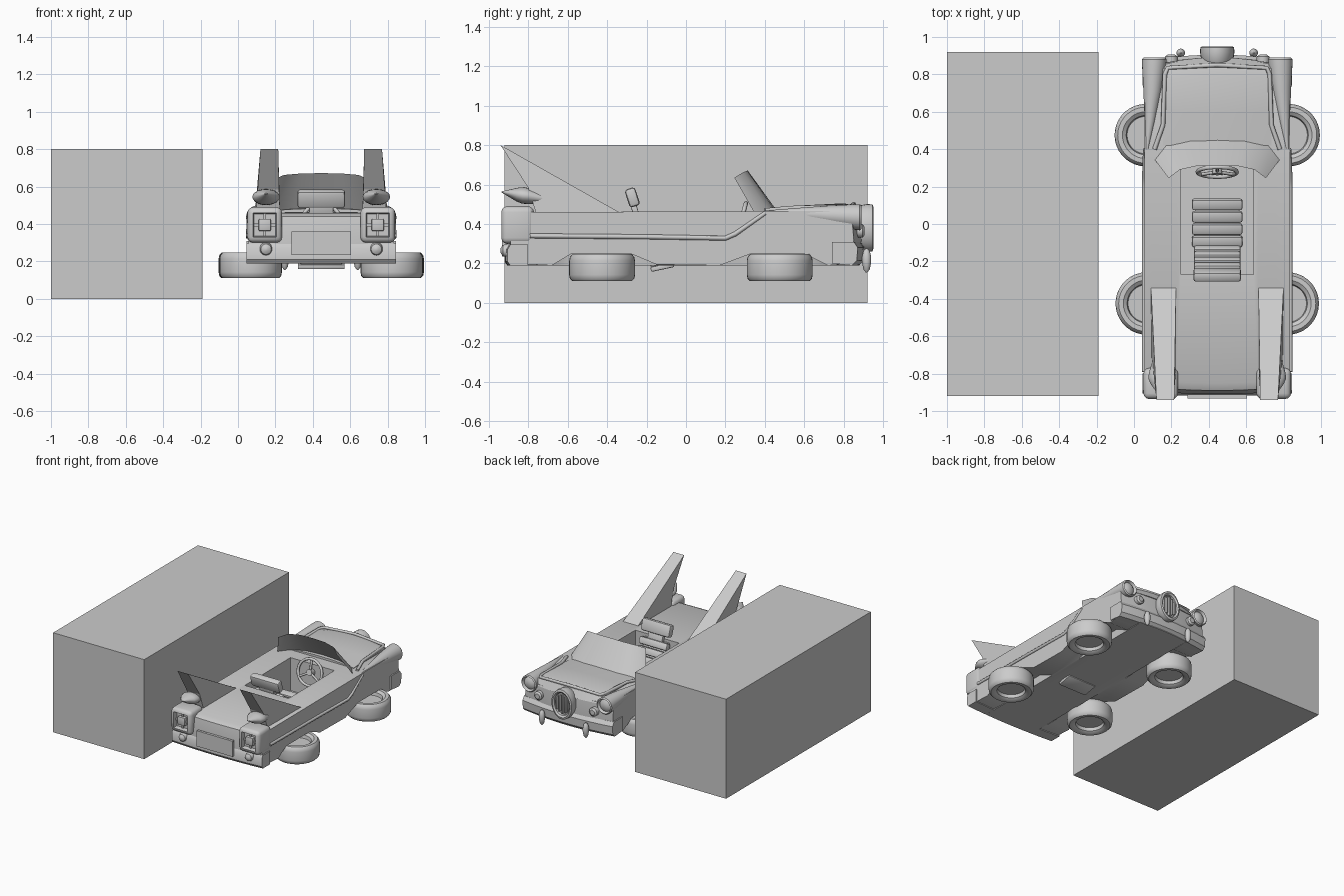
import bpy, bmesh
from math import sin, cos, pi, radians
from mathutils import Matrix, Vector

if "Cube" in bpy.data.objects:
    bpy.data.objects.remove(bpy.data.objects["Cube"])

C = 0.445                      # car centre line in x
SIDES = ((-1, "left"), (1, "right"))


def finish(name, bm, smooth=True):
    bmesh.ops.remove_doubles(bm, verts=bm.verts, dist=1e-5)
    bmesh.ops.recalc_face_normals(bm, faces=bm.faces)
    me = bpy.data.meshes.new(name)
    bm.to_mesh(me)
    bm.free()
    if smooth:
        me.shade_smooth()
        me.set_sharp_from_angle(angle=radians(35))
    ob = bpy.data.objects.new(name, me)
    bpy.context.collection.objects.link(ob)
    return ob


def box(name, centre, size, bevel=0.0, tilt=0.0, segs=2):
    bm = bmesh.new()
    bmesh.ops.create_cube(bm, size=1)
    bmesh.ops.scale(bm, vec=size, verts=bm.verts)
    if bevel:
        bmesh.ops.bevel(bm, geom=bm.edges[:], offset=bevel, segments=segs, affect='EDGES', profile=0.5)
    bmesh.ops.transform(bm, matrix=Matrix.Translation(centre) @ Matrix.Rotation(tilt, 4, 'X'), verts=bm.verts)
    return finish(name, bm, bevel > 0)


def skin(bm, rings, loop=True):
    """Quads between consecutive rings of vertices."""
    for a, b in zip(rings, rings[1:]):
        n = len(a)
        for i in range(n if loop else n - 1):
            bm.faces.new((a[i], a[(i + 1) % n], b[(i + 1) % n], b[i]))


def loft(name, prof, half, front=0.0, back=0.0, crown=0.0, edit=None, slices=None):
    """Sweep a (y, z) profile across the car with bulging ends."""
    bm = bmesh.new()
    rings = []
    for t in slices or [i / 6 for i in range(-6, 7)]:
        ring = []
        for y, z in prof:
            if edit:
                z = edit(t, y, z)
            k = 1 - t * t
            dy = front * k if y > 0.75 else -back * k if y < -0.75 else 0
            ring.append(bm.verts.new((C + half * t, y + dy, z + crown * (k if z > 0.45 else 0))))
        rings.append(ring)
    skin(bm, rings)
    bm.faces.new(rings[0])
    bm.faces.new(rings[-1][::-1])
    return finish(name, bm)


def lathe(name, prof, centre, axis='Y', sx=1.0, sz=1.0, segs=28):
    """Spin (radius, height) points round an axis through centre."""
    bm = bmesh.new()
    rings = []
    for r, h in prof:
        ring = []
        for i in range(segs):
            u, v = sx * r * cos(2 * pi * i / segs), sz * r * sin(2 * pi * i / segs)
            p = (u, h, v) if axis == 'Y' else (u, v, h)
            ring.append(bm.verts.new(Vector(centre) + Vector(p)))
        rings.append(ring)
    skin(bm, rings)
    bm.faces.new(rings[0])
    bm.faces.new(rings[-1])
    return finish(name, bm)


def tube(name, pts, radius, closed=False):
    cu = bpy.data.curves.new(name, 'CURVE')
    cu.dimensions = '3D'
    cu.bevel_depth = radius
    cu.bevel_resolution = 2
    cu.use_fill_caps = True
    sp = cu.splines.new('POLY')
    sp.points.add(len(pts) - 1)
    for p, co in zip(sp.points, pts):
        p.co = (*co, 1)
    sp.use_cyclic_u = closed
    ob = bpy.data.objects.new(name, cu)
    bpy.context.collection.objects.link(ob)
    return ob


# large plain block beside the car
box("block", (-0.595, 0, 0.4), (0.81, 1.84, 0.8))

# car body: wheel arches only near the sides, flat belly between
arch = lambda t, y, z: 0.19 if abs(t) < 0.565 and z < 0.26 else z
body = loft("car_body", [(-0.88, .2), (-.68, .19), (-.58, .25), (-.28, .25), (-.15, .195), (.17, .19),
                         (.33, .25), (.6, .25), (.72, .19), (.84, .2), (.85, .32), (.84, .44),
                         (.78, .465), (.42, .465), (-.83, .46), (-.87, .44), (-.89, .32)],
            0.39, 0.04, 0.02, 0, arch, [-1, -.8, -.57, -.56, -.35, -.15, 0, .15, .35, .56, .57, .8, 1])
cutter = box("cockpit_cutter", (C, 0.02, 0.4), (0.39, 0.58, 0.4))
cutter.hide_render = True
mod = body.modifiers.new("cockpit", 'BOOLEAN')
mod.object = cutter
mod.solver = 'EXACT'
bpy.context.view_layer.objects.active = body
bpy.ops.object.modifier_apply(modifier="cockpit")
bpy.data.objects.remove(cutter)

# hood and bumpers
loft("hood", [(.42, .44), (.42, .468), (.6, .48), (.77, .49), (.83, .475), (.86, .43)], 0.29, 0.03, 0, 0.015)
loft("front_bumper", [(.74, .2), (.84, .19), (.865, .215), (.87, .28), (.85, .31), (.74, .31)], 0.4, 0.035)
loft("rear_bumper", [(-.8, .19), (-.89, .19), (-.905, .21), (-.905, .27), (-.89, .295), (-.8, .295)], 0.4, 0, 0.015)
box("rear_plate", (C, -0.922, 0.298), (0.32, 0.02, 0.125))

# trim round the hood
half = [(0.335, .40, .468), (0.29, .53, .48), (0.28, .80, .488), (0.265, .835, .488)]
tube("hood_trim", [(C - x, y, z) for x, y, z in half] + [(C, .85, .5)] +
     [(C + x, y, z) for x, y, z in half[::-1]], 0.012)

# wrap-around windscreen
low = [(-.335, .345, .46), (-.275, .42, .462), (-.15, .45, .47), (0, .455, .475)]
top = [(-.26, .245, .635), (-.2, .29, .662), (-.11, .31, .67), (0, .312, .672)]
bm = bmesh.new()
rings = [[bm.verts.new((C + x, y, z)) for x, y, z in row + [(-x, y, z) for x, y, z in row[-2::-1]]] for row in (low, top)]
skin(bm, rings, False)
finish("windscreen", bm)

# oval nose grille with upright bars
lathe("grille_pod", [(.03, -.13), (.06, -.1), (.085, -.05), (.092, 0), (.09, .025), (.078, .03), (.068, .02), (.066, 0)],
      (C, 0.92, 0.38), sx=1, sz=1.32)
for i in range(-2, 3):
    h = 0.155 - 0.025 * abs(i)
    box("grille_bar", (C + i * 0.025, 0.93, 0.38), (0.01, 0.025, h), 0.003)

tire = [(.1, -.03), (.105, -.055), (.125, -.068), (.15, -.068), (.163, -.055), (.167, -.035), (.167, .035),
        (.163, .055), (.15, .07), (.125, .07), (.105, .055), (.1, .03)]
for s, side in SIDES:
    X = lambda d: C + s * d
    # wheels lying flat
    lathe("front_wheel_" + side, tire, (X(0.382), 0.475, 0.178), 'Z', segs=36)
    lathe("rear_wheel_" + side, tire, (X(0.377), -0.425, 0.178), 'Z', segs=36)

    # tapered fender ending in a headlight
    bm = bmesh.new()
    rings = []
    for y, r, z, d in ((.40, .006, .462, .375), (.55, .028, .452, .36), (.72, .05, .443, .345), (.85, .064, .436, .338),
                       (.88, .066, .434, .336), (.89, .058, .434, .336), (.87, .048, .434, .336), (.885, .025, .434, .336)):
        rings.append([bm.verts.new((X(d) + r * cos(a * pi / 12), y, z + r * sin(a * pi / 12))) for a in range(24)])
    skin(bm, rings)
    bm.faces.new(rings[0])
    bm.faces.new(rings[-1])
    finish("headlight_fender_" + side, bm)
    lathe("small_front_lamp_" + side, [(.02, -.03), (.034, -.02), (.034, .02), (.02, .03)], (X(0.245), 0.875, 0.365))

    # bumper bullets
    lathe("bumper_bullet_" + side, [(.004, -.06), (.016, -.045), (.023, -.01), (.023, .02), (.015, .05), (.004, .06)],
          (X(0.195), 0.915, 0.215), 'Z', segs=16)

    # side trim strip
    tube("side_trim_" + side, [(X(.39), -.79, .34), (X(.39), -.2, .335), (X(.39), .2, .328), (X(.39), .25, .35), (X(.385), .4, .455)], 0.012)

    # rear fins: slanted wedges
    bm = bmesh.new()
    rows = [[bm.verts.new((X(x), y, z)) for x, y, z in row] for row in (
        ((.355, -.33, .455), (.325, -.94, .80), (.34, -.80, .585), (.35, -.76, .455)),
        ((.22, -.33, .455), (.23, -.94, .80), (.225, -.80, .585), (.22, -.76, .455)))]
    skin(bm, rows)
    bm.faces.new(rows[0])
    bm.faces.new(rows[1])
    finish("tail_fin_" + side, bm, False)

    # pointed lamps on the fins
    bullet = lathe("fin_lamp_" + side, [(.003, -.11), (.035, -.03), (.042, 0), (.04, .03), (.02, .15), (.003, .25)],
                   (0, 0, 0), sx=1.75, segs=20)
    bullet.location = (X(.295), -.825, .545)
    bullet.rotation_euler.x = radians(-9)

    # recessed tail light housing
    bm = bmesh.new()
    bmesh.ops.create_cube(bm, size=1)
    bmesh.ops.scale(bm, vec=(.185, .165, .19), verts=bm.verts)
    bmesh.ops.bevel(bm, geom=bm.edges[:], offset=.03, segments=3, affect='EDGES', profile=.5)
    bm.normal_update()
    face = min(bm.faces, key=lambda f: f.calc_center_median().y - f.calc_area())
    bmesh.ops.inset_region(bm, faces=[face], thickness=.008)
    bmesh.ops.translate(bm, vec=(0, .035, 0), verts=face.verts)
    bmesh.ops.translate(bm, vec=(X(.302), -.853, .395), verts=bm.verts)
    finish("tail_light_housing_" + side, bm)
    box("tail_light_lens_" + side, (X(.302), -.91, .395), (.065, .035, .065), .006)
    box("tail_light_bar_" + side, (X(.302), -.905, .395), (.12, .015, .015))
    box("tail_light_post_" + side, (X(.302), -.905, .395), (.015, .015, .12))
    lathe("reverse_lamp_" + side, [(.01, -.04), (.028, -.028), (.036, 0), (.036, .03)], (X(.295), -.9, .265), segs=20)

# seat: ribbed cushion, leaning back, headrest
box("seat_base", (C, 0.0, 0.22), (0.24, 0.25, 0.03), 0.008, radians(14))
for i in range(4):
    box("seat_rib", (C, 0.105 - 0.066 * i, 0.275 - 0.018 * i), (0.27, 0.06, 0.04), 0.012, radians(14))
for i in range(4):
    box("seat_back_rib", (C, -0.145 - 0.03 * i, 0.24 + 0.06 * i), (0.25, 0.05, 0.055), 0.012, radians(25))
box("seat_back", (C, -0.22, 0.31), (0.22, 0.03, 0.28), 0.008, radians(25))
box("headrest", (C, -0.272, 0.535), (0.255, 0.055, 0.095), 0.015, radians(18))
box("headrest_post", (C, -0.257, 0.465), (0.13, 0.03, 0.08), 0.005, radians(18))
box("seat_runner", (C, -0.12, 0.182), (0.25, 0.12, 0.025), 0.006, radians(12))

# steering wheel, spokes and column
lean = Matrix.Translation((C, 0.278, 0.41)) @ Matrix.Rotation(radians(75), 4, 'X')
ring = [lean @ Vector((.105 * cos(a * pi / 16), .1 * sin(a * pi / 16), 0)) for a in range(32)]
tube("steering_wheel", ring, 0.011, True)
for a in (90, 210, 330):
    tip = lean @ Vector((.1 * cos(radians(a)), .1 * sin(radians(a)), 0))
    tube("steering_spoke", [lean @ Vector((0, 0, 0)), tip], 0.009)
tube("steering_column", [lean @ Vector((0, 0, .012)), lean @ Vector((0, 0, -.05))], 0.025)
